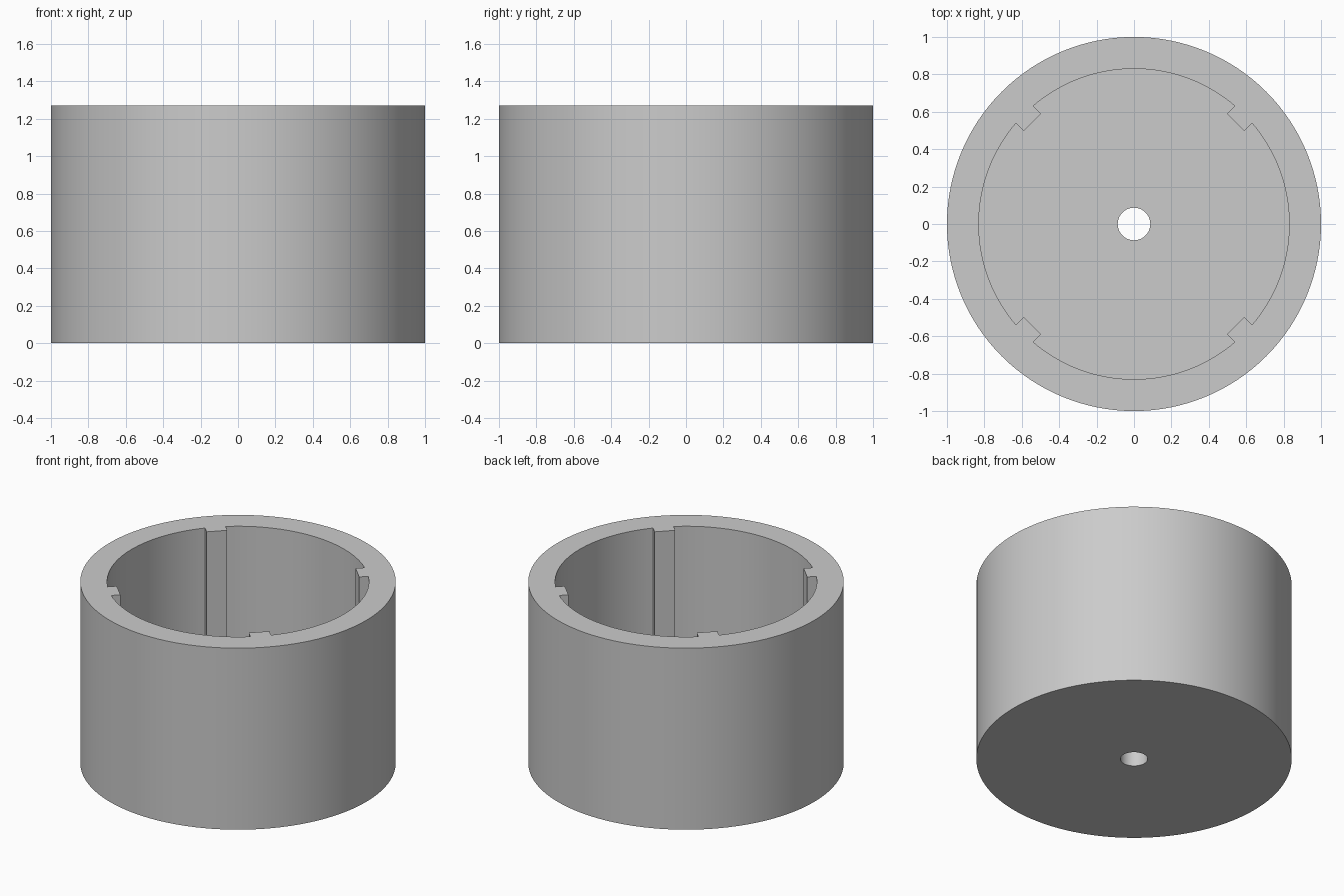
import bpy, bmesh
from math import sin, cos, asin, pi, radians

OUTER_R, HEIGHT = 1.0, 1.27
BORE_R, FLOOR = 0.83, 0.17
RIB_R, RIB_HALF = 0.769, 0.066
HOLE_R = 0.087
ARC_STEPS = 30

cube = bpy.data.objects.get("Cube")
if cube:
    bpy.data.objects.remove(cube, do_unlink=True)

grey = bpy.data.materials.new("plain grey")
grey.use_nodes = True
colour = (0.6, 0.6, 0.6, 1)
grey.diffuse_color = colour
grey.node_tree.nodes["Principled BSDF"].inputs["Base Color"].default_value = colour


def prism(name, outline, z0, z1):
    """Extrude a closed outline between two heights."""
    bm = bmesh.new()
    face = bm.faces.new([bm.verts.new((x, y, z0)) for x, y in outline])
    top = bmesh.ops.extrude_face_region(bm, geom=[face])["geom"]
    verts = [v for v in top if isinstance(v, bmesh.types.BMVert)]
    bmesh.ops.translate(bm, verts=verts, vec=(0, 0, z1 - z0))
    bmesh.ops.recalc_face_normals(bm, faces=bm.faces)
    mesh = bpy.data.meshes.new(name)
    bm.to_mesh(mesh)
    bm.free()
    mesh.materials.append(grey)
    obj = bpy.data.objects.new(name, mesh)
    bpy.context.collection.objects.link(obj)
    return obj


def circle(radius, sides):
    return [(radius * cos(2 * pi * i / sides), radius * sin(2 * pi * i / sides))
            for i in range(sides)]


def ribbed_bore():
    """Bore outline with a square rib on each diagonal."""
    points = []
    half = asin(RIB_HALF / BORE_R)
    for k in range(4):
        a = radians(45 + 90 * k)
        for side in (-RIB_HALF, RIB_HALF):
            points.append((RIB_R * cos(a) - side * sin(a),
                           RIB_R * sin(a) + side * cos(a)))
        for i in range(ARC_STEPS + 1):
            t = a + half + (pi / 2 - 2 * half) * i / ARC_STEPS
            points.append((BORE_R * cos(t), BORE_R * sin(t)))
    return points


# Cup body, with the ribbed bore and drain hole cut from it
cup = prism("ribbed_cup", circle(OUTER_R, 128), 0, HEIGHT)
cutters = [prism("bore_cutter", ribbed_bore(), FLOOR, HEIGHT + 0.2),
           prism("hole_cutter", circle(HOLE_R, 48), -0.2, FLOOR + 0.2)]

bpy.ops.object.select_all(action="DESELECT")
bpy.context.view_layer.objects.active = cup
cup.select_set(True)
for cutter in cutters:
    cutter.hide_render = True
    cut = cup.modifiers.new(cutter.name, "BOOLEAN")
    cut.operation = "DIFFERENCE"
    cut.solver = "EXACT"
    cut.object = cutter
    bpy.ops.object.modifier_apply(modifier=cut.name)
for cutter in cutters:
    bpy.data.objects.remove(cutter, do_unlink=True)

# Smooth curved walls with crisp rims and ribs
bpy.ops.object.shade_smooth_by_angle(angle=radians(30))
